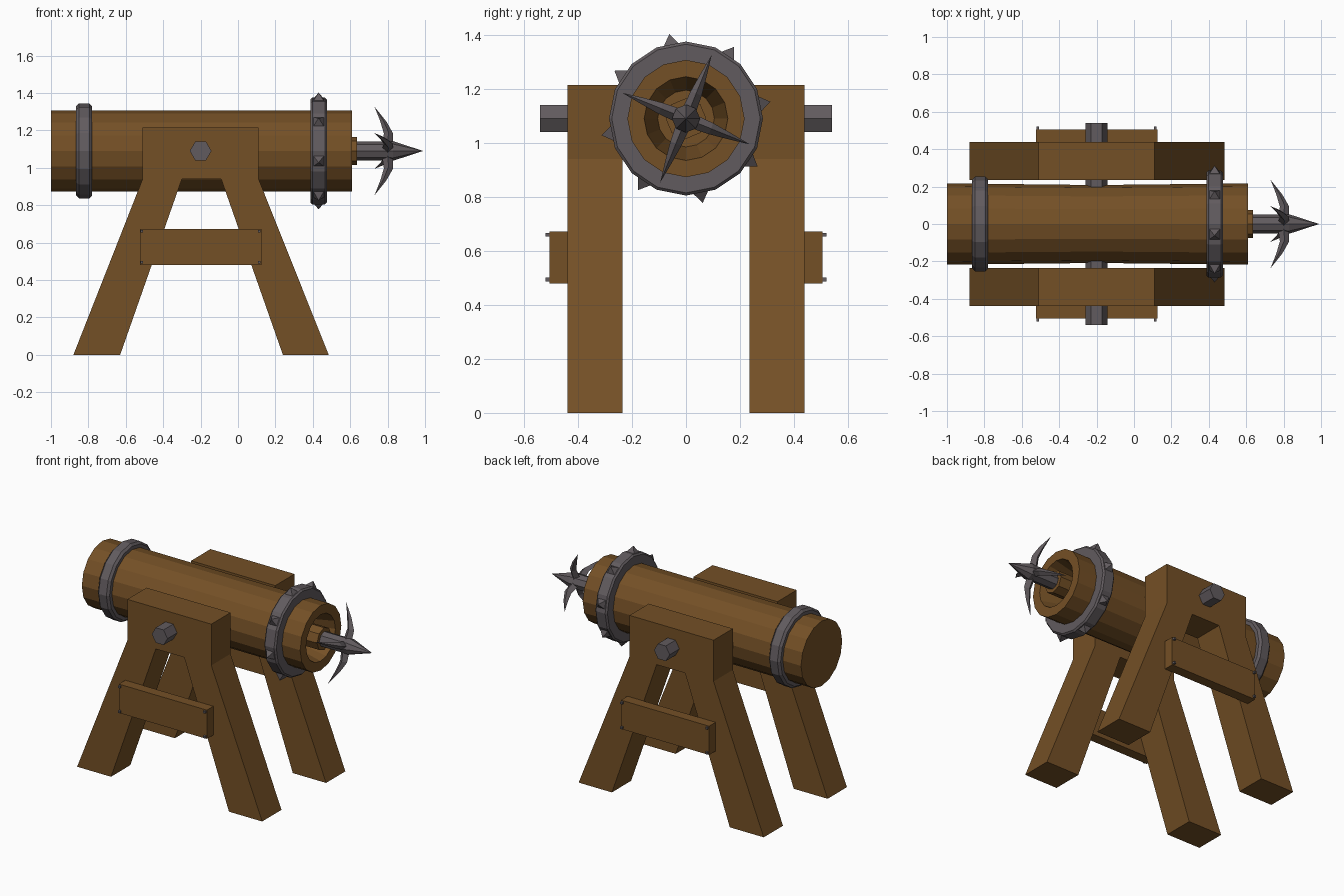
import bpy, bmesh
from math import sin, cos, pi, radians
from mathutils import Matrix

if "Cube" in bpy.data.objects:
    bpy.data.objects.remove(bpy.data.objects["Cube"])

AXIS_Z = 1.09      # height of the barrel axis
PIVOT_X = -0.2     # pivot position along the barrel


def material(name, rgb):
    m = bpy.data.materials.new(name)
    m.use_nodes = True
    m.diffuse_color = (*rgb, 1)
    m.node_tree.nodes["Principled BSDF"].inputs["Base Color"].default_value = (*rgb, 1)
    return m


wood = material("brown wood", (0.175, 0.08, 0.019))
iron = material("grey iron", (0.12, 0.104, 0.112))


def finish(name, bm, mat, matrix=Matrix()):
    bmesh.ops.remove_doubles(bm, verts=bm.verts, dist=1e-5)
    bmesh.ops.transform(bm, matrix=matrix, verts=bm.verts)
    bmesh.ops.recalc_face_normals(bm, faces=bm.faces)
    me = bpy.data.meshes.new(name)
    bm.to_mesh(me)
    bm.free()
    me.materials.append(mat)
    ob = bpy.data.objects.new(name, me)
    bpy.context.collection.objects.link(ob)
    return ob


def skin(bm, loops, wrap=False):
    """Join equal-length vertex loops with quads."""
    n = len(loops[0])
    pairs = list(zip(loops, loops[1:])) + ([(loops[-1], loops[0])] if wrap else [])
    for a, b in pairs:
        for i in range(n):
            j = (i + 1) % n
            bm.faces.new((a[i], a[j], b[j], b[i]))


def lathe(name, profile, sides, mat, wrap=False, matrix=Matrix.Translation((0, 0, AXIS_Z))):
    """Revolve (x, radius) points around the x axis."""
    bm = bmesh.new()
    loops = [[bm.verts.new((x, r * cos(2 * pi * i / sides), r * sin(2 * pi * i / sides)))
              for i in range(sides)] for x, r in profile]
    skin(bm, loops, wrap)
    # collapsed loops at the axis become triangle fans
    bmesh.ops.dissolve_degenerate(bm, dist=1e-6, edges=bm.edges)
    return finish(name, bm, mat, matrix)


def box(name, x, y, z, mat):
    bm = bmesh.new()
    size = (x[1] - x[0], y[1] - y[0], z[1] - z[0])
    mid = (sum(x) / 2, sum(y) / 2, sum(z) / 2)
    bmesh.ops.create_cube(bm, size=1, matrix=Matrix.Translation(mid) @ Matrix.Diagonal((*size, 1)))
    return finish(name, bm, mat)


def around(angle, x=0):
    """Place a part built along +z at an angle around the barrel axis."""
    return Matrix.Translation((x, 0, AXIS_Z)) @ Matrix.Rotation(angle - pi / 2, 4, "X")


# Barrel with a slightly waisted body and a tapering bore
barrel = lathe("barrel", [(-1, 0), (-1, 0.217), (PIVOT_X, 0.217), (0.61, 0.217),
                          (0.61, 0.155), (0.4, 0.105), (0.4, 0)], 16, wood)
for v in barrel.data.vertices:
    if abs(v.co.x - PIVOT_X) < 0.01:
        v.co.y *= 0.96


# Iron bands with chamfered rims
def band(name, x0, x1, r, c):
    lathe(name, [(x0, 0.2), (x0, r - c), (x0 + c, r), (x1 - c, r), (x1, r - c), (x1, 0.2)],
          16, iron, wrap=True)


band("rear_band", -0.865, -0.78, 0.253, 0.014)
band("front_band", 0.387, 0.475, 0.285, 0.01)

# Spikes on every other facet of the front band
for k in range(8):
    bm = bmesh.new()
    bmesh.ops.create_cone(bm, cap_ends=True, segments=4, radius1=0.045, radius2=0, depth=0.045,
                          matrix=Matrix.Translation((0, 0, 0.296)) @ Matrix.Rotation(pi / 4, 4, "Z"))
    finish("band_spike", bm, iron, around(radians(11.25 + 45 * k), 0.431))

# Bolt: wooden sleeve, iron shaft and pointed head
lathe("bolt_sleeve", [(0.38, 0), (0.38, 0.075), (0.635, 0.075), (0.635, 0)], 8, wood)
lathe("bolt_shaft", [(0.4, 0), (0.4, 0.05), (0.8, 0.05), (0.83, 0.052), (0.99, 0)], 8, iron)

# Four swept-back barbs with diamond sections: x, radius, half width, half thickness
for k in range(4):
    bm = bmesh.new()
    loops = []
    for x, r, w, t in ((0.8, 0.03, 0.03, 0.026), (0.805, 0.1, 0.025, 0.022),
                       (0.777, 0.17, 0.016, 0.013), (0.73, 0.255, 0, 0)):
        loops.append([bm.verts.new(p) for p in
                      ((x + w, 0, r), (x, t, r), (x - w, 0, r), (x, -t, r))])
    skin(bm, loops)
    bm.faces.new(loops[0])
    bmesh.ops.dissolve_degenerate(bm, dist=1e-6, edges=bm.edges)
    finish("bolt_barb", bm, iron, around(radians(68 + 90 * k)))

# Hexagonal pivot rod through both frames
lathe("pivot_rod", [(-0.54, 0), (-0.54, 0.058), (0.54, 0.058), (0.54, 0)], 6, iron,
      matrix=Matrix.Translation((PIVOT_X, 0, AXIS_Z)) @ Matrix.Rotation(pi / 2, 4, "Z"))

# Side frames: head block with two splayed legs, cross board and nails
outline = [(-0.51, 1.215), (-0.51, 0.94), (-0.88, 0), (-0.63, 0), (-0.3, 0.94),
           (-0.09, 0.94), (0.24, 0), (0.485, 0), (0.11, 0.94), (0.11, 1.215)]
for side, s in (("left", -1), ("right", 1)):
    # the frame on the front side is the one at negative y
    label = "front" if s < 0 else "back"
    bm = bmesh.new()
    face = bm.faces.new([bm.verts.new((x, s * 0.235, z)) for x, z in outline])
    ext = bmesh.ops.extrude_face_region(bm, geom=[face])["geom"]
    bmesh.ops.translate(bm, vec=(0, s * 0.203, 0),
                        verts=[g for g in ext if isinstance(g, bmesh.types.BMVert)])
    finish(label + "_frame", bm, wood)
    box(label + "_cross_board", (-0.525, 0.125), sorted((s * 0.438, s * 0.506)), (0.48, 0.672), wood)
    for x in (-0.514, 0.114):
        for z in (0.494, 0.66):
            box(label + "_nail", (x - 0.007, x + 0.007), sorted((s * 0.5, s * 0.521)),
                (z - 0.007, z + 0.007), iron)
